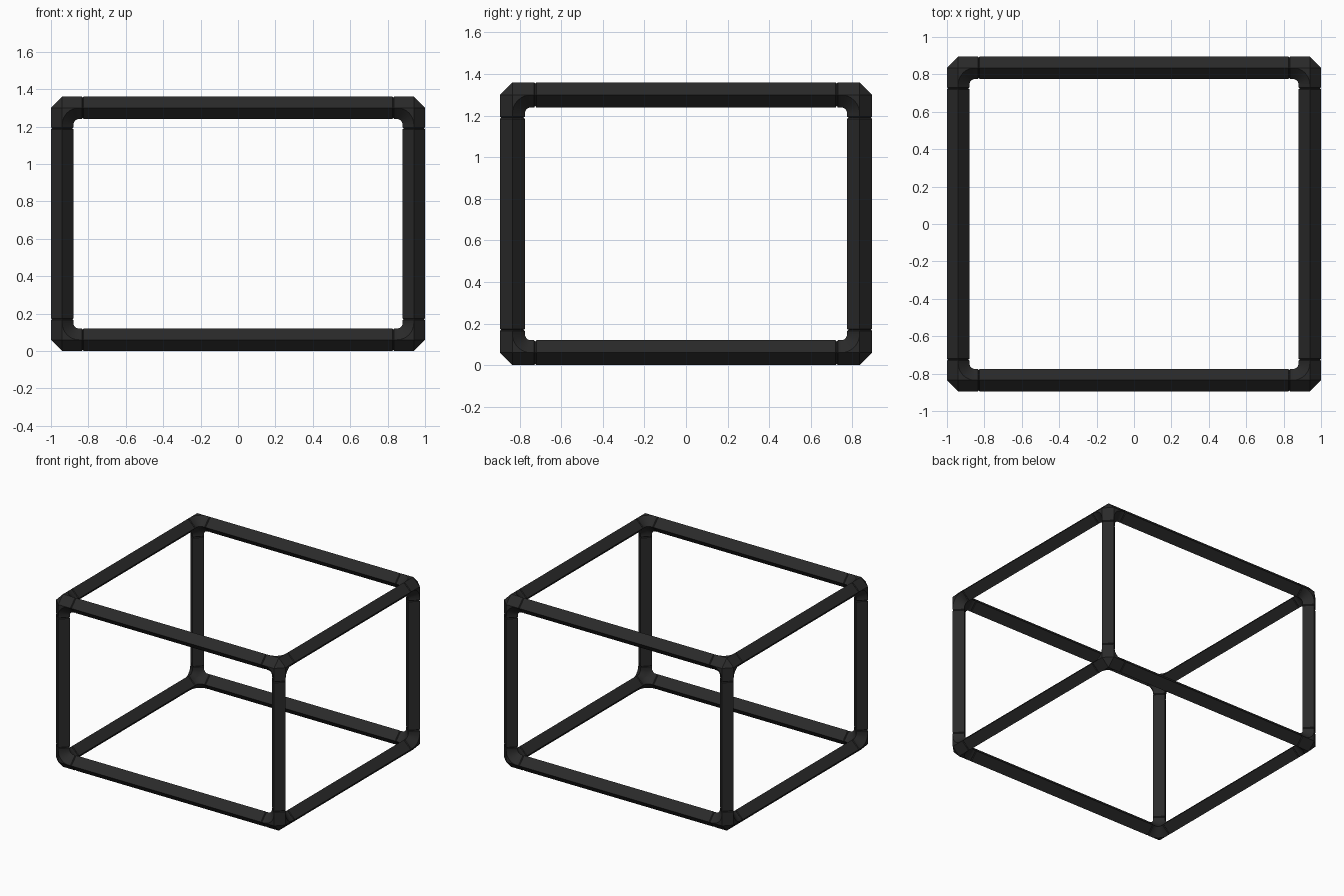
import bpy
import bmesh
import math
from mathutils import Vector

cube = bpy.data.objects.get("Cube")
if cube:
    bpy.data.objects.remove(cube, do_unlink=True)

HALF = 0.06                              # half diagonal of the diamond tube
CENTRE = Vector((0, 0, 0.68))
SPAN = Vector((0.94, 0.835, 0.62))       # tube centre lines from the middle
SOCKET = 0.11                            # length of each joint socket
BEND = 0.09                              # centre line radius of the elbows
GROOVE = 0.005
AXES = [Vector((1, 0, 0)), Vector((0, 1, 0)), Vector((0, 0, 1))]

mat = bpy.data.materials.new("matte black")
mat.use_nodes = True
colour = (0.023, 0.023, 0.023, 1)
mat.diffuse_color = colour
bsdf = mat.node_tree.nodes["Principled BSDF"]
bsdf.inputs["Base Color"].default_value = colour
bsdf.inputs["Roughness"].default_value = 0.7


def diamond(point, u, v, scale=1.0):
    h = HALF * scale
    return [point + u * h, point + v * h, point - u * h, point - v * h]


def loft(bm, rings):
    """Skin a row of rings and close both ends."""
    rows = [[bm.verts.new(p) for p in ring] for ring in rings]
    n = len(rows[0])
    for a, b in zip(rows, rows[1:]):
        for i in range(n):
            j = (i + 1) % n
            bm.faces.new((a[i], a[j], b[j], b[i]))
    bm.faces.new(rows[0])
    bm.faces.new(rows[-1])


def finish(bm, name):
    bmesh.ops.recalc_face_normals(bm, faces=bm.faces)
    mesh = bpy.data.meshes.new(name)
    bm.to_mesh(mesh)
    bm.free()
    mesh.materials.append(mat)
    obj = bpy.data.objects.new(name, mesh)
    bpy.context.collection.objects.link(obj)
    bpy.ops.object.select_all(action="DESELECT")
    obj.select_set(True)
    bpy.context.view_layer.objects.active = obj
    bpy.ops.object.shade_smooth_by_angle(angle=math.radians(25))


def bar(name, axis, su, sv):
    """Straight tube with a small chamfer at each end."""
    iu, iv = (axis + 1) % 3, (axis + 2) % 3
    d, u, v = AXES[axis], AXES[iu], AXES[iv]
    mid = CENTRE + u * SPAN[iu] * su + v * SPAN[iv] * sv
    end = SPAN[axis] - SOCKET
    steps = [(-end, 0.9), (GROOVE - end, 1), (end - GROOVE, 1), (end, 0.9)]
    bm = bmesh.new()
    loft(bm, [diamond(mid + d * t, u, v, s) for t, s in steps])
    finish(bm, name)


def joint(name, signs):
    """Three-way corner with sockets, inner elbows, webs and a cut-off tip."""
    out = [AXES[i] * signs[i] for i in range(3)]
    c = CENTRE + Vector([SPAN[i] * signs[i] for i in range(3)])
    bm = bmesh.new()
    for i in range(3):
        n, da, db = out[i], -out[(i + 1) % 3], -out[(i + 2) % 3]
        # socket
        steps = [(0, 1), (SOCKET - GROOVE, 1), (SOCKET, 0.9)]
        loft(bm, [diamond(c - n * t, da, db, s) for t, s in steps])
        # elbow
        hub = c + (da + db) * BEND
        rings, arc = [], []
        for k in range(9):
            angle = math.pi / 2 * k / 8
            u = -(db * math.cos(angle) + da * math.sin(angle))
            arc.append(hub + u * BEND)
            rings.append(diamond(arc[-1], u, n))
        loft(bm, rings)
        # web between the elbow and the two sockets
        outline = [c] + arc
        loft(bm, [[p + n * h for p in outline] for h in (-HALF, HALF)])
    # flat tip
    tip = [bm.verts.new(c)] + [bm.verts.new(c + o * HALF) for o in out]
    bmesh.ops.convex_hull(bm, input=tip)
    finish(bm, name)


SIDE = {1: "left", -1: "right"}
DEPTH = {1: "back", -1: "front"}
LEVEL = {1: "top", -1: "bottom"}

# Straight bars
for p in (-1, 1):
    for q in (-1, 1):
        bar(f"{LEVEL[q]}_{DEPTH[p]}_bar", 0, p, q)
        bar(f"{LEVEL[p]}_{SIDE[q]}_bar", 1, p, q)
        bar(f"{DEPTH[q]}_{SIDE[p]}_post", 2, p, q)

# Corner joints
for sx in SIDE:
    for sy in DEPTH:
        for sz in LEVEL:
            joint(f"{LEVEL[sz]}_{DEPTH[sy]}_{SIDE[sx]}_joint", (sx, sy, sz))
